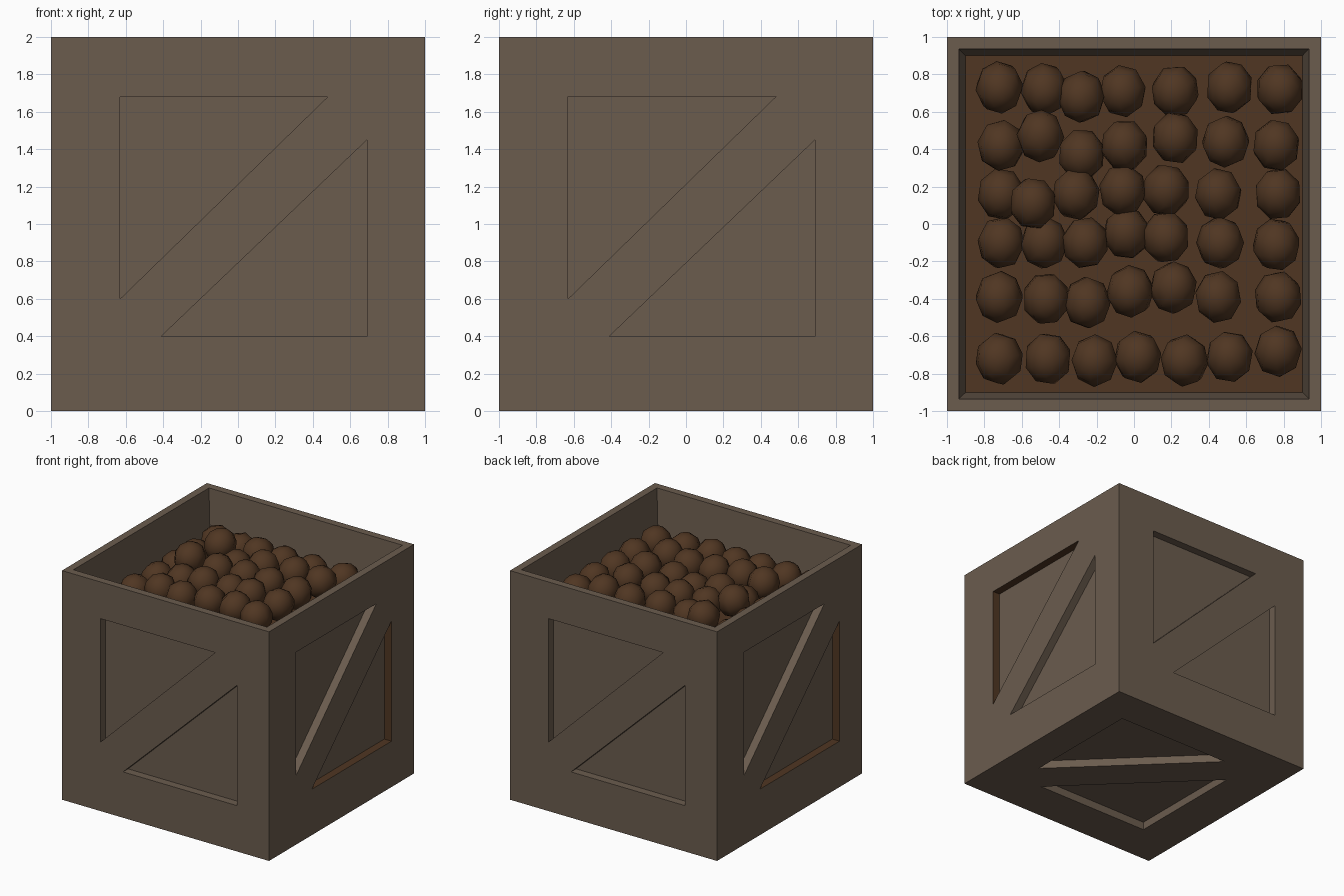
import bpy, bmesh, math, random
from mathutils import Matrix, Euler, Vector

if "Cube" in bpy.data.objects:
    bpy.data.objects.remove(bpy.data.objects["Cube"])

random.seed(4)


def material(name, rgb):
    m = bpy.data.materials.new(name)
    m.diffuse_color = (*rgb, 1)
    m.use_nodes = True
    m.node_tree.nodes["Principled BSDF"].inputs["Base Color"].default_value = m.diffuse_color
    return m


wood = material("grey_brown_wood", (0.147, 0.107, 0.076))
brown = material("dark_brown", (0.080, 0.037, 0.016))


def make_object(name, bm, *mats):
    bmesh.ops.recalc_face_normals(bm, faces=bm.faces)
    me = bpy.data.meshes.new(name)
    bm.to_mesh(me)
    bm.free()
    ob = bpy.data.objects.new(name, me)
    bpy.context.collection.objects.link(ob)
    for m in mats:
        me.materials.append(m)
    return ob


def loft(bm, lower, upper):
    """Closed solid between two matching outlines."""
    a = [bm.verts.new(p) for p in lower]
    b = [bm.verts.new(p) for p in upper]
    bm.faces.new(a)
    bm.faces.new(b)
    n = len(a)
    for i in range(n):
        j = (i + 1) % n
        bm.faces.new((a[i], a[j], b[j], b[i]))


def square(h, z):
    return [(-h, -h, z), (h, -h, z), (h, h, z), (-h, h, z)]


# Crate body
bm = bmesh.new()
loft(bm, square(1, 0), square(1, 2))
crate = make_object("crate", bm, wood, brown)

# Cutter: tapered cavity plus a pair of triangular recesses per panel
DEPTH = 0.07
upper_tri = [(-0.63, 0.68), (0.48, 0.68), (-0.63, -0.40)]
lower_tri = [(0.69, -0.60), (-0.41, -0.60), (0.69, 0.45)]
base_tri_a = [(0.69, 0.67), (0.69, -0.41), (-0.42, 0.67)]
base_tri_b = [(-0.63, -0.63), (0.48, -0.63), (-0.63, 0.45)]

bm = bmesh.new()
loft(bm, square(0.9, 1.58), square(0.943, 2.1))
for k in range(4):
    rot = Matrix.Rotation(k * math.pi / 2, 3, 'Z')
    for tri in (upper_tri, lower_tri):
        loft(bm, [rot @ Vector((u, -1.1, v + 1)) for u, v in tri],
             [rot @ Vector((u, -1 + DEPTH, v + 1)) for u, v in tri])
for tri in (base_tri_a, base_tri_b):
    loft(bm, [(u, v, -0.1) for u, v in tri], [(u, v, DEPTH) for u, v in tri])
cutter = make_object("recess_cutter", bm, wood)
cutter.hide_render = True

mod = crate.modifiers.new("recesses", 'BOOLEAN')
mod.operation = 'DIFFERENCE'
mod.solver = 'EXACT'
mod.object = cutter
bpy.context.view_layer.objects.active = crate
bpy.ops.object.modifier_apply(modifier=mod.name)
bpy.data.objects.remove(cutter)

# Straight recess edges on the left and right panels are dark brown
for p in crate.data.polygons:
    c, n = p.center, p.normal
    on_side = 0.935 < abs(c.x) < 0.995 and abs(c.y) < 0.75 and 0.3 < c.z < 1.75
    straight = max(abs(n.y), abs(n.z)) > 0.99
    p.material_index = 1 if on_side and straight else 0

# Filling under the balls
bm = bmesh.new()
loft(bm, square(0.9, 1.5), square(0.9, 1.6))
make_object("filling", bm, brown)

# Heap of balls: x, y of each, row by row
rows = [
    [(-.72, .73), (-.48, .72), (-.28, .68), (-.06, .71), (.22, .71), (.51, .73), (.78, .72)],
    [(-.71, .42), (-.50, .47), (-.28, .37), (-.05, .42), (.22, .46), (.49, .44), (.76, .42)],
    [(-.71, .16), (-.54, .11), (-.31, .16), (-.06, .18), (.17, .18), (.45, .16), (.77, .16)],
    [(-.71, -.10), (-.48, -.10), (-.26, -.10), (-.04, -.05), (.17, -.07), (.46, -.10), (.76, -.11)],
    [(-.72, -.39), (-.47, -.40), (-.25, -.42), (-.02, -.36), (.21, -.34), (.45, -.39), (.77, -.39)],
    [(-.72, -.72), (-.46, -.72), (-.21, -.73), (.02, -.71), (.27, -.73), (.51, -.71), (.77, -.68)],
]
raised = {(1, 1): 0.05, (2, 1): 0.06, (0, 2): 0.03, (1, 2): -0.04, (3, 1): -0.04, (3, 3): -0.03}
bm = bmesh.new()
for r, row in enumerate(rows):
    for c, (x, y) in enumerate(row):
        inner = 0 < r < 5 and 0 < c < 6
        z = (1.75 if inner else 1.67) + raised.get((r, c), 0)
        turn = Euler([random.uniform(-0.5, 0.5) for _ in range(2)] + [random.uniform(0, 6.28)])
        size = Matrix.Diagonal((0.128, 0.141, 0.135, 1))
        bmesh.ops.create_uvsphere(
            bm, u_segments=8, v_segments=6, radius=1,
            matrix=Matrix.Translation((x, y, z)) @ size @ turn.to_matrix().to_4x4())
for f in bm.faces:
    f.smooth = True
make_object("balls", bm, brown)
